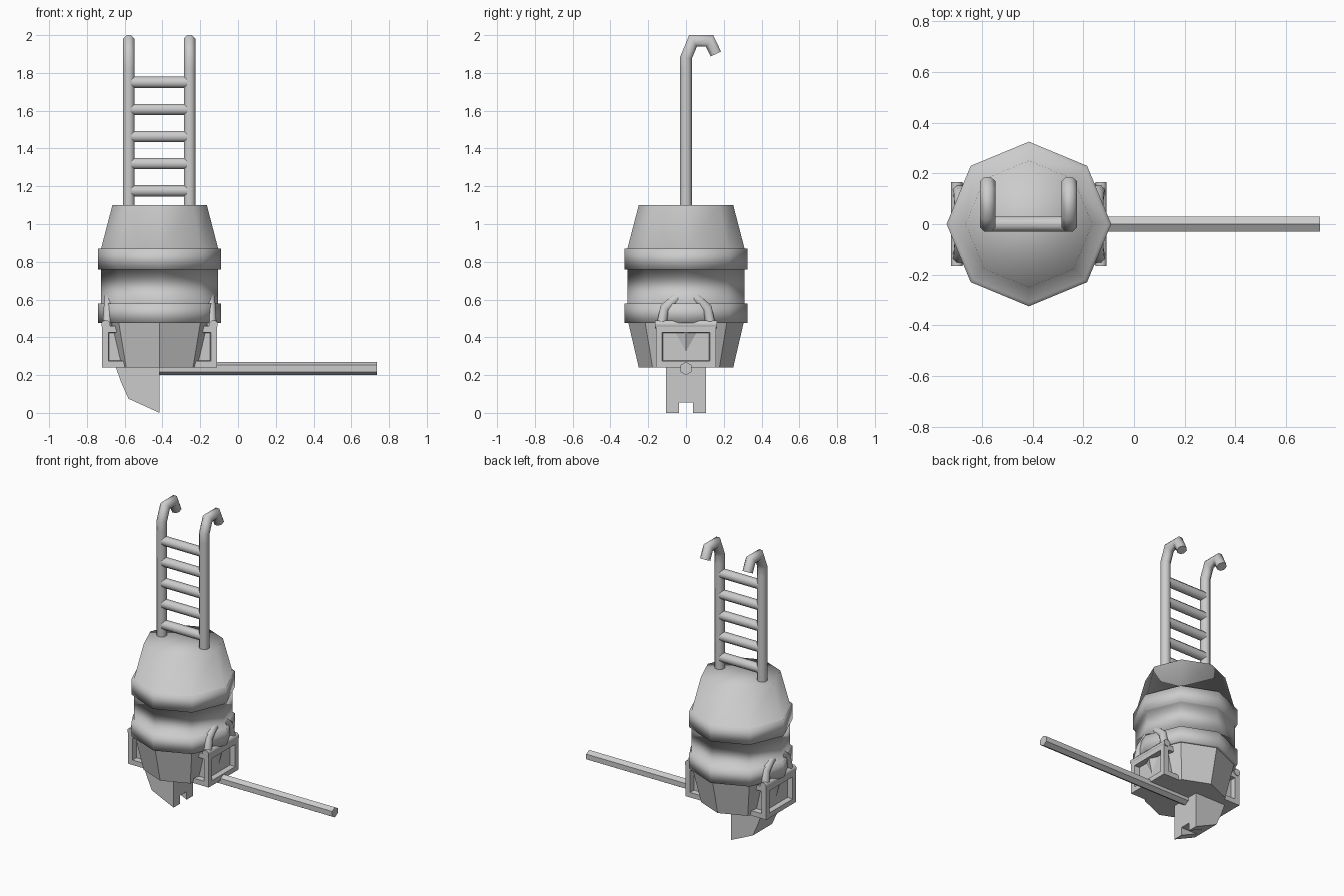
import bpy, bmesh, math
from mathutils import Vector

if "Cube" in bpy.data.objects:
    bpy.data.objects.remove(bpy.data.objects["Cube"])

CX = -0.415  # barrel axis


def finish(name, bm, angle=None):
    bmesh.ops.recalc_face_normals(bm, faces=bm.faces[:])
    me = bpy.data.meshes.new(name)
    bm.to_mesh(me)
    bm.free()
    ob = bpy.data.objects.new(name, me)
    bpy.context.collection.objects.link(ob)
    if angle is None:
        for p in me.polygons:
            p.use_smooth = True
    else:
        bpy.ops.object.select_all(action='DESELECT')
        ob.select_set(True)
        bpy.context.view_layer.objects.active = ob
        bpy.ops.object.shade_smooth_by_angle(angle=math.radians(angle))
    return ob


def skin(bm, rings):
    """Join equal rings of points with quads and cap both ends."""
    rows = [[bm.verts.new(p) for p in r] for r in rings]
    n = len(rows[0])
    for a, b in zip(rows, rows[1:]):
        for i in range(n):
            bm.faces.new((a[i], a[(i + 1) % n], b[(i + 1) % n], b[i]))
    bm.faces.new(rows[0])
    bm.faces.new(rows[-1])


def lathe(bm, profile, sides=8):
    skin(bm, [[(CX + r * math.cos(2 * math.pi * i / sides),
                r * math.sin(2 * math.pi * i / sides), z) for i in range(sides)]
              for r, z in profile])


def tube(bm, path, radius, sides, side_axis, turn=0.0):
    """Sweep a round section along a planar path; side_axis is the plane normal."""
    pts = [Vector(p) for p in path]
    s = Vector(side_axis)
    rings = []
    for i, p in enumerate(pts):
        d0 = (p - pts[i - 1]).normalized() if i else (pts[1] - p).normalized()
        d1 = (pts[i + 1] - p).normalized() if i < len(pts) - 1 else d0
        t = (d0 + d1).normalized()
        u = t.cross(s).normalized() * radius
        k = 1 / max(0.6, t.dot(d0))
        angs = [2 * math.pi * j / sides + turn for j in range(sides)]
        rings.append([p + u * k * math.cos(a) + s * radius * math.sin(a) for a in angs])
    skin(bm, rings)


def prism(bm, outline, y0, y1):
    skin(bm, [[(x, y, z) for x, z in outline] for y in (y0, y1)])


# Barrel: soft-shaded upper body with two raised bands, flat tapered base
bm = bmesh.new()
lathe(bm, [(0.305, 0.475), (0.325, 0.475), (0.325, 0.58), (0.31, 0.58), (0.31, 0.76),
           (0.325, 0.76), (0.325, 0.87), (0.31, 0.87), (0.25, 1.10)])
finish("barrel_body", bm)
bm = bmesh.new()
lathe(bm, [(0.25, 0.24), (0.305, 0.476)])
finish("barrel_base", bm, 30)

# Ladder: hooked rails and rungs
RAILS = (-0.578, -0.256)
for label, x in zip(("left", "right"), RAILS):
    bm = bmesh.new()
    path = [(0, 1.07), (0, 1.825), (0, 1.88), (0.037, 1.969), (0.125, 1.969), (0.158, 1.90)]
    tube(bm, [(x, y, z) for y, z in path], 0.033, 8, (1, 0, 0), math.pi / 8)
    finish("ladder_rail_" + label, bm, 60)
for i in range(5):
    bm = bmesh.new()
    z = 1.176 + 0.1435 * i
    tube(bm, [(RAILS[0], 0, z), (RAILS[1], 0, z)], 0.032, 8, (0, 1, 0), math.pi / 8)
    finish("ladder_rung_%d" % (i + 1), bm, 60)

# Side pouches: recessed box, lip and arched handle, on both sides
for label, s in (("left", -1), ("right", 1)):
    bm = bmesh.new()
    x0, x1 = CX + s * 0.12, CX + s * 0.305
    prism(bm, [(x0, 0.24), (x1, 0.24), (x1, 0.46), (x0, 0.46)], -0.16, 0.16)
    bmesh.ops.recalc_face_normals(bm, faces=bm.faces[:])
    walls = [f for f in bm.faces if abs(f.normal.y) > 0.9 or f.normal.x * s > 0.9]
    bmesh.ops.inset_individual(bm, faces=walls, thickness=0.048)
    bmesh.ops.inset_individual(bm, faces=walls, thickness=0.006, depth=-0.035)
    finish("pouch_box_" + label, bm, 40)

    bm = bmesh.new()
    xl = CX + s * 0.285
    tube(bm, [(xl, -0.165, 0.468), (xl, 0.165, 0.468)], 0.024, 8, (0, 0, 1), math.pi / 8)
    finish("pouch_lip_" + label, bm, 60)

    bm = bmesh.new()
    half = [(0.133, 0.455), (0.112, 0.555), (0.052, 0.608)]
    arch = [(-y, z) for y, z in half] + half[::-1]
    tube(bm, [(CX + s * (0.277 - 0.06 * (z - 0.455)), y, z) for y, z in arch],
         0.027, 8, (1, 0, 0), math.pi / 8)
    finish("pouch_handle_" + label, bm, 60)

# Digging blade under the barrel, with a notched tip
bm = bmesh.new()
back = [(-0.415, 0.25), (-0.65, 0.25), (-0.62, 0.165), (-0.58, 0.075)]
for y0, y1 in ((-0.105, -0.037), (0.037, 0.105)):
    prism(bm, back + [(-0.415, 0.0)], y0, y1)
prism(bm, back + [(-0.535, 0.055), (-0.415, 0.055)], -0.037, 0.037)
finish("blade", bm, 40)

# Long hexagonal handle
bm = bmesh.new()
tube(bm, [(-0.43, 0, 0.235), (0.735, 0, 0.235)], 0.035, 6, (0, 1, 0))
finish("blade_handle", bm, 30)
